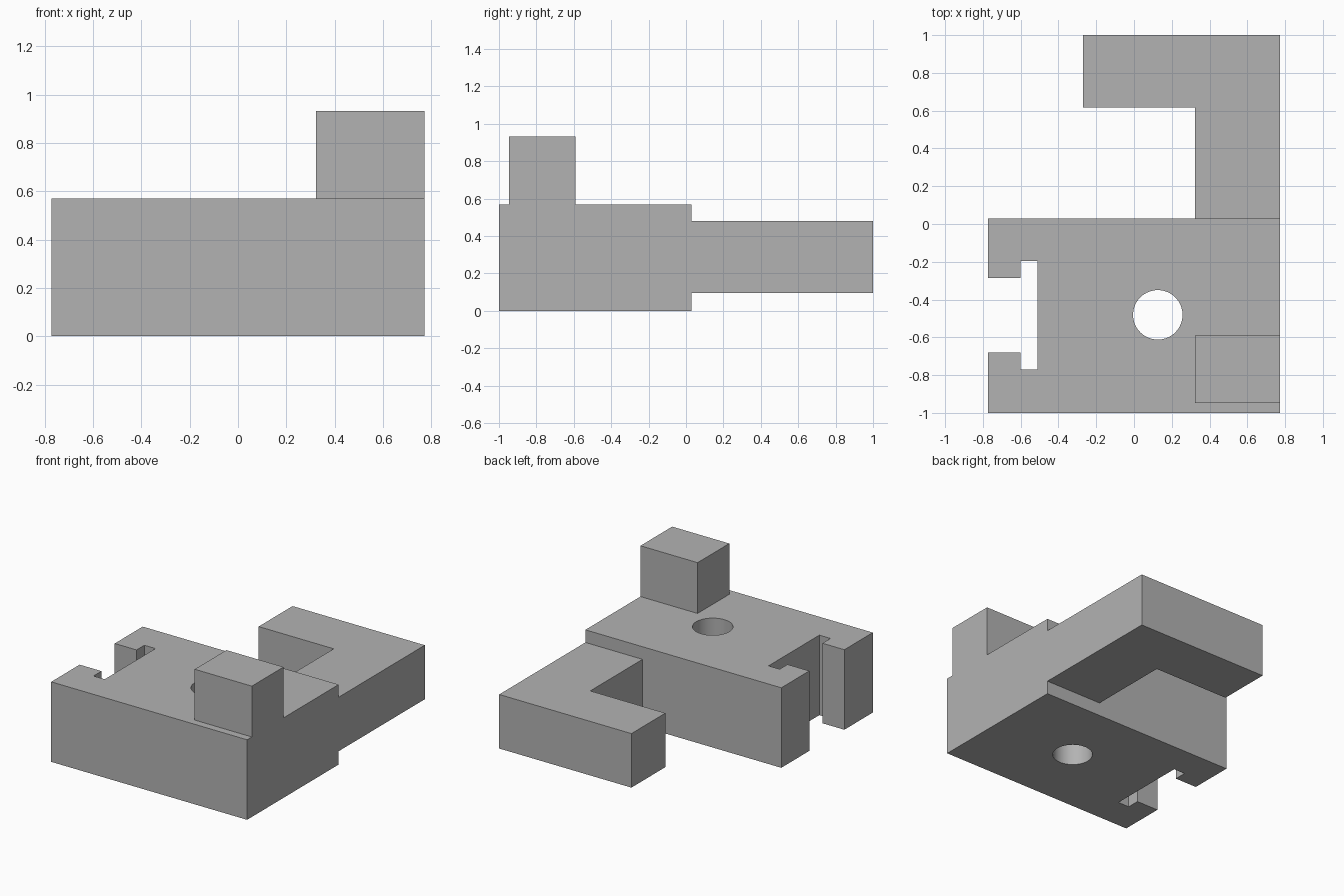
import bpy
import bmesh
import math

cube = bpy.data.objects.get("Cube")
if cube:
    bpy.data.objects.remove(cube, do_unlink=True)

grey = bpy.data.materials.new("plain_grey")
grey.use_nodes = True
grey.diffuse_color = (0.45, 0.45, 0.45, 1)
grey.node_tree.nodes["Principled BSDF"].inputs["Base Color"].default_value = grey.diffuse_color


def prism(name, outline, bottom, top):
    """Extrude a plan outline from bottom to top."""
    bm = bmesh.new()
    base = bm.faces.new([bm.verts.new((x, y, bottom)) for x, y in outline])
    sides = bmesh.ops.extrude_face_region(bm, geom=[base], use_keep_orig=True)
    verts = [v for v in sides["geom"] if isinstance(v, bmesh.types.BMVert)]
    bmesh.ops.translate(bm, verts=verts, vec=(0, 0, top - bottom))
    bmesh.ops.recalc_face_normals(bm, faces=bm.faces)
    mesh = bpy.data.meshes.new(name)
    bm.to_mesh(mesh)
    bm.free()
    mesh.materials.append(grey)
    obj = bpy.data.objects.new(name, mesh)
    bpy.context.collection.objects.link(obj)
    return obj


left, right, inner = -0.772, 0.772, 0.322
front, back, body_back = -1.0, 1.0, 0.03
body_top = 0.57

# Main body with a T-shaped slot in its right side
body = prism("body", [
    (left, front), (right, front), (right, body_back), (left, body_back),
    (left, -0.285), (-0.6, -0.285), (-0.6, -0.197), (-0.512, -0.197),
    (-0.512, -0.77), (-0.6, -0.77), (-0.6, -0.68), (left, -0.68),
], 0, body_top)

# Round through hole
bpy.ops.mesh.primitive_cylinder_add(vertices=64, radius=0.131, depth=2,
                                    location=(0.126, -0.481, 0.3))
cutter = bpy.context.object
cutter.name = "hole_cutter"
cutter.hide_render = True
cutter.data.materials.append(grey)
cut = body.modifiers.new("hole", 'BOOLEAN')
cut.operation = 'DIFFERENCE'
cut.solver = 'EXACT'
cut.object = cutter
bpy.ops.object.select_all(action='DESELECT')
body.select_set(True)
bpy.context.view_layer.objects.active = body
bpy.ops.object.modifier_apply(modifier=cut.name)
bpy.data.objects.remove(cutter, do_unlink=True)
bpy.ops.object.shade_smooth_by_angle(angle=math.radians(30))

# Thinner L-shaped arm at the back
prism("rear_arm", [
    (inner, body_back), (right, body_back), (right, back),
    (-0.27, back), (-0.27, 0.618), (inner, 0.618),
], 0.095, 0.48)

# Raised block at the front left corner
prism("raised_block", [
    (inner, -0.947), (right, -0.947), (right, -0.59), (inner, -0.59),
], body_top, 0.932)
